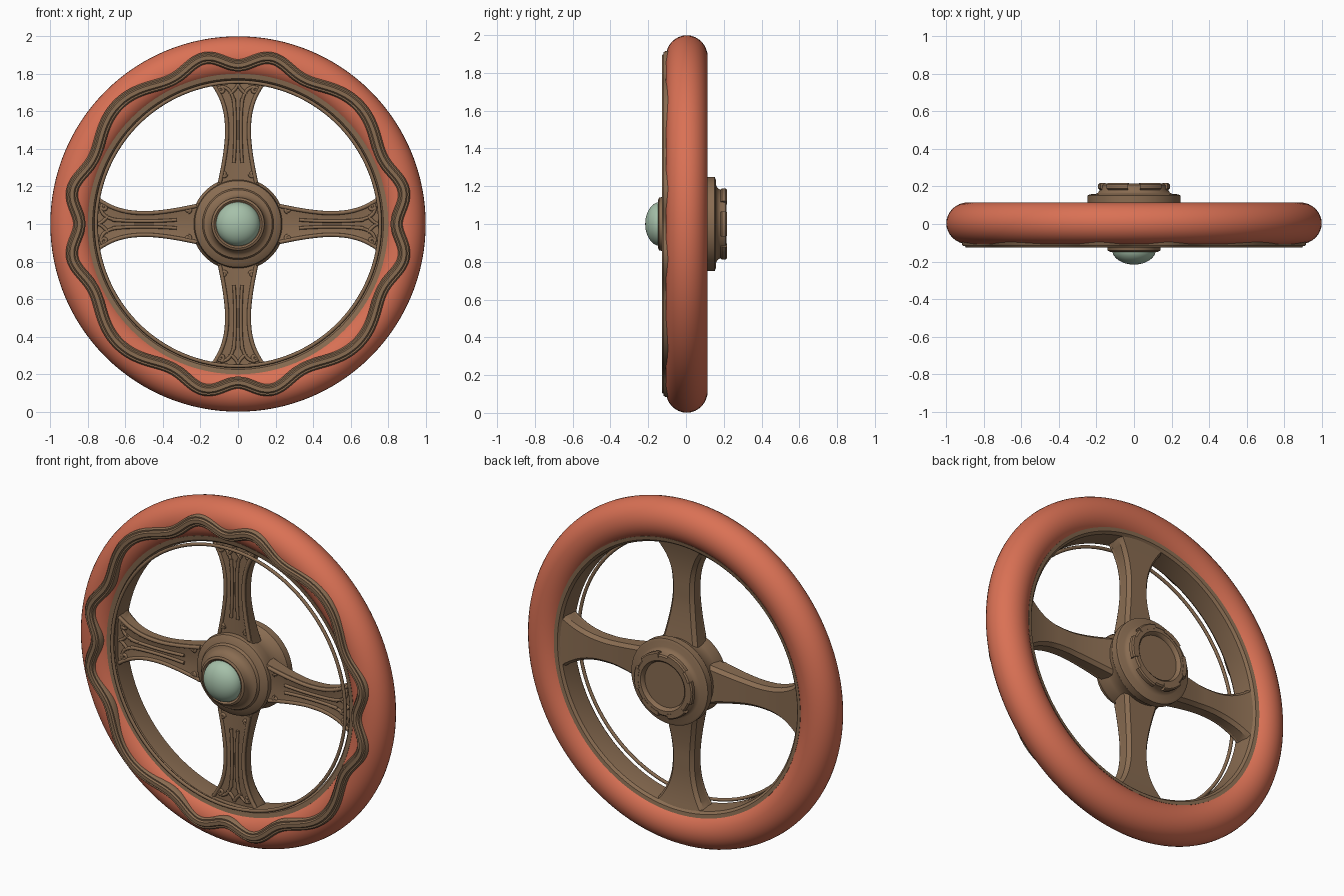
import bpy, bmesh, math
from mathutils import Vector

if "Cube" in bpy.data.objects:
    bpy.data.objects.remove(bpy.data.objects["Cube"])

CENTRE = Vector((0, 0, 1))


def material(name, rgb):
    m = bpy.data.materials.new(name)
    m.use_nodes = True
    colour = (*rgb, 1)
    m.diffuse_color = colour
    node = next(n for n in m.node_tree.nodes if n.type == 'BSDF_PRINCIPLED')
    node.inputs["Base Color"].default_value = colour
    node.inputs["Roughness"].default_value = 0.6
    return m


RED = material("coral red", (0.70, 0.165, 0.09))
BRONZE = material("bronze brown", (0.25, 0.15, 0.083))
GREEN = material("pale jade", (0.38, 0.53, 0.40))


def add_object(name, mesh, mat, turn=0.0, sharp=35):
    mesh.materials.clear()
    mesh.materials.append(mat)
    ob = bpy.data.objects.new(name, mesh)
    bpy.context.collection.objects.link(ob)
    ob.location = CENTRE
    ob.rotation_euler.y = turn
    bpy.ops.object.select_all(action='DESELECT')
    ob.select_set(True)
    bpy.context.view_layer.objects.active = ob
    bpy.ops.object.shade_smooth_by_angle(angle=math.radians(sharp))
    return ob


def loft(name, rings, loop=False, closed=True, caps=False):
    """Skin a list of equal-length rings of points."""
    bm = bmesh.new()
    rows = [[bm.verts.new(p) for p in ring] for ring in rings]
    n = len(rows[0])
    for i in range(len(rows) if loop else len(rows) - 1):
        a, b = rows[i], rows[(i + 1) % len(rows)]
        for j in range(n if closed else n - 1):
            k = (j + 1) % n
            bm.faces.new((a[j], a[k], b[k], b[j]))
    if caps:
        bm.faces.new(rows[0])
        bm.faces.new(rows[-1])
    bmesh.ops.remove_doubles(bm, verts=bm.verts, dist=1e-5)
    bmesh.ops.recalc_face_normals(bm, faces=bm.faces)
    mesh = bpy.data.meshes.new(name)
    bm.to_mesh(mesh)
    bm.free()
    return mesh


def lathe(name, profile, mat, segs=96, closed=False, sharp=35):
    """Turn an (r, y) profile about the wheel axis."""
    rings = []
    for i in range(segs):
        a = math.tau * i / segs
        rings.append([(r * math.cos(a), y, r * math.sin(a)) for r, y in profile])
    return add_object(name, loft(name, rings, True, closed), mat, sharp=sharp)


# Padded rim with a rounded oval section
lathe("rim", [(0.883 + 0.116 * math.cos(math.tau * i / 32),
               0.004 + 0.111 * math.sin(math.tau * i / 32)) for i in range(32)],
      RED, 128, True, 60)

# Metal sleeve lining the rim, with a thin ring just in front of it
lathe("rim_sleeve", [(0.80, 0.083), (0.779, 0.079), (0.766, 0.065), (0.760, 0.0),
                     (0.762, -0.055), (0.774, -0.070), (0.80, -0.075)], BRONZE, 128, True)
lathe("front_ring", [(0.756 + 0.010 * math.cos(t * math.tau / 8),
                      -0.086 + 0.009 * math.sin(t * math.tau / 8)) for t in range(8)],
      BRONZE, 128, True, 60)

# Wavy ridged trim: three swells to each quarter, the middle one longest
half = [(0.032, -0.080), (0.032, -0.110), (0.025, -0.118), (0.017, -0.117), (0.010, -0.126)]
section = half + [(-u, y) for u, y in reversed(half)]
STEPS = 384
path = []
for i in range(STEPS):
    a = math.tau * i / STEPS
    r = 0.872 - 0.028 * math.cos(12 * (a + 0.085 * math.sin(4 * a)))
    path.append(Vector((r * math.cos(a), 0, r * math.sin(a))))
rings = []
for i, p in enumerate(path):
    tangent = (path[(i + 1) % STEPS] - path[i - 1]).normalized()
    side = Vector((tangent.z, 0, -tangent.x))
    rings.append([p + side * u + Vector((0, y, 0)) for u, y in section])
add_object("wavy_trim", loft("wavy_trim", rings, True), BRONZE, sharp=50)


# Spokes: waisted arms set midway through the rim, flaring into it
FRONT = -0.035


def half_width(r):
    flare = max(0.0, (r - 0.48) / 0.28)
    root = max(0.0, (0.48 - r) / 0.28)
    return 0.069 + 0.085 * flare ** 2.6 + 0.043 * root ** 1.5


def spoke_ring(r):
    w = half_width(r)
    back = (0.042 + 0.022 * max(0.0, (r - 0.55) / 0.2) ** 2
            + 0.04 * max(0.0, (0.45 - r) / 0.3) ** 1.5)
    outline = [(-w, FRONT + 0.01), (-w + 0.012, FRONT), (-0.03, FRONT + 0.007),
               (0.03, FRONT + 0.007), (w - 0.012, FRONT), (w, FRONT + 0.01),
               (w, back - 0.02), (w - 0.018, back), (0.018 - w, back), (-w, back - 0.02)]
    return [(u, y, r) for u, y in outline]


spoke = loft("spoke", [spoke_ring(0.14 + 0.63 * i / 24) for i in range(25)], caps=True)


def tubes(name, lines, radius):
    """Mesh of round rods following (u, r) lines, mirrored across the spoke."""
    cu = bpy.data.curves.new(name, 'CURVE')
    cu.dimensions = '3D'
    cu.bevel_depth, cu.bevel_resolution, cu.use_fill_caps = radius, 2, True
    for pts in lines:
        for sign in (1, -1):
            sp = cu.splines.new('POLY')
            sp.points.add(len(pts) - 1)
            for q, (u, r) in zip(sp.points, pts):
                q.co = (sign * u, FRONT + 0.003, r, 1)
    ob = bpy.data.objects.new(name, cu)
    bpy.context.collection.objects.link(ob)
    bpy.context.view_layer.update()
    mesh = bpy.data.meshes.new_from_object(
        ob.evaluated_get(bpy.context.evaluated_depsgraph_get()))
    bpy.data.objects.remove(ob)
    return mesh


def scroll(u, r, size, start, turns):
    return [(u + size * (1 - 0.6 * i / 16) * math.cos(start + turns * math.tau * i / 16),
             r + size * (1 - 0.6 * i / 16) * math.sin(start + turns * math.tau * i / 16))
            for i in range(17)]


stations = [0.22 + 0.53 * i / 20 for i in range(21)]
edge = [(half_width(r) - 0.011, r) for r in stations]
rib = [(0.015 + 0.014 * abs((r - 0.5) / 0.25) ** 2, r) for r in stations[4:18]]
leaf = [(0.020 + 0.070 * (i / 10) ** 2, 0.62 + 0.11 * math.sin(i / 10 * math.pi / 2))
        for i in range(11)]
point = [(0.045 * (1 - i / 6) ** 1.5, 0.69 + 0.055 * i / 6) for i in range(7)]
edging = tubes("spoke_edging", [edge], 0.011)
ornament = tubes("spoke_ornament",
                 [rib, leaf, point, scroll(0.090, 0.712, 0.018, 0, 1.2),
                  scroll(0.076, 0.265, 0.014, math.pi, 1.2)], 0.009)
for k, where in enumerate(("top", "left", "bottom", "right")):
    turn = k * math.pi / 2
    add_object(where + "_spoke", spoke, BRONZE, turn)
    add_object(where + "_spoke_edging", edging, BRONZE, turn, 70)
    add_object(where + "_spoke_ornament", ornament, BRONZE, turn, 70)

# Hub: stepped front cone, flanged body, recessed back
lathe("hub", [(0, -0.14), (0.118, -0.14), (0.128, -0.148), (0.140, -0.142), (0.143, -0.122),
              (0.150, -0.105), (0.165, -0.090), (0.182, -0.085), (0.190, -0.070),
              (0.212, -0.062), (0.230, -0.050), (0.235, -0.030), (0.224, 0.02), (0.225, 0.08),
              (0.248, 0.112), (0.248, 0.152), (0.235, 0.158), (0.204, 0.160),
              (0.190, 0.168), (0.181, 0.182), (0.178, 0.208), (0.170, 0.215), (0.145, 0.215),
              (0.136, 0.207), (0.132, 0.192), (0, 0.192)], BRONZE)

# Raised lugs around the back collar
lug_section = [(0.165, 0.182), (0.182, 0.182), (0.191, 0.190), (0.191, 0.210),
               (0.184, 0.217), (0.160, 0.217)]
lug_rings = []
for i in range(9):
    a = math.radians(-20 + 40 * i / 8)
    lug_rings.append([(r * math.sin(a), y, r * math.cos(a)) for r, y in lug_section])
lug = loft("collar_lug", lug_rings, caps=True)
for k in range(6):
    add_object(f"collar_lug_{k + 1}", lug, BRONZE, (k + 0.5) * math.tau / 6)

# Domed jewel in the middle of the hub
lathe("jewel", [(0.117 * math.cos(t * math.pi / 24), -0.135 - 0.081 * math.sin(t * math.pi / 24))
                for t in range(13)], GREEN, 64, sharp=60)
